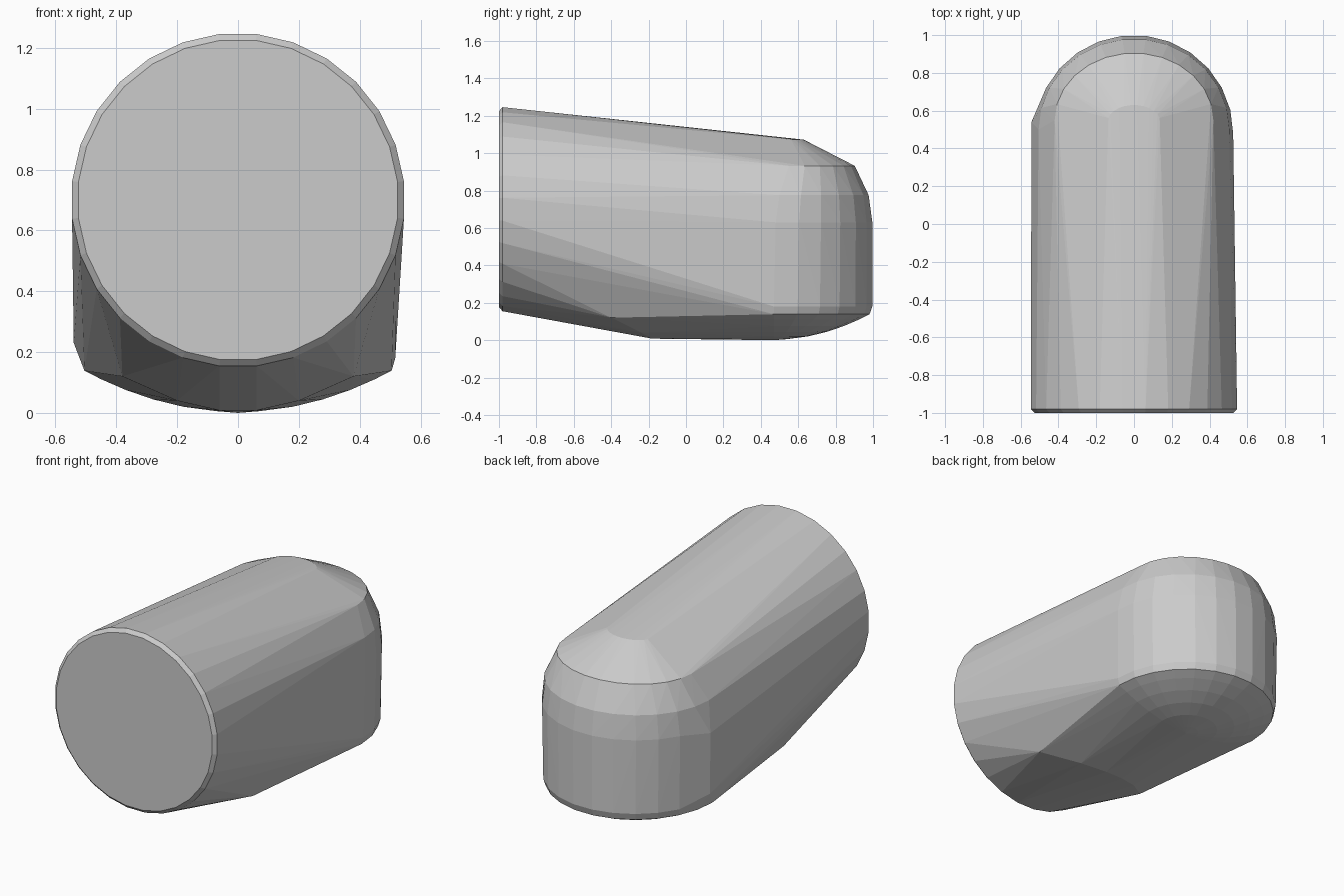
import bpy, bmesh
from math import sin, cos, pi

if "Cube" in bpy.data.objects:
    bpy.data.objects.remove(bpy.data.objects["Cube"])

points = []

# Round front face with a thin bevelled rim
for y, r in ((-1.0, 0.528), (-0.98, 0.549)):
    for i in range(28):
        a = 2 * pi * (i + 0.5) / 28
        points.append((r * sin(a), y, 0.70 + r * cos(a)))


def back_arc(cy, rx, ry, z, n=14):
    """Half-round outline of the back end at one height."""
    for i in range(n):
        a = pi * i / (n - 1)
        points.append((rx * cos(a), cy + ry * sin(a), z))


# Upright back wall, shoulder and sloping crown: centre y, x radius, y radius, z
for cy, rx, ry, z in ((0.47, 0.517, 0.53, 0.18), (0.48, 0.525, 0.52, 0.63),
                      (0.50, 0.505, 0.48, 0.775), (0.55, 0.42, 0.355, 0.932),
                      (0.54, 0.14, 0.09, 1.072)):
    back_arc(cy, rx, ry, z)

# Slight bulge on the left side
points += [(-0.54, 0.54, 0.23), (-0.543, 0.54, 0.6)]

# Shallow rounded bowl under the back
for r in (0.07, 0.18, 0.28, 0.37, 0.45, 0.505):
    back_arc(0.47, r, r * 1.02, 0.003 + r * r / 1.88)

# Front edge of the belly
for s in (-1, 1):
    points += [(s * 0.06, -0.18, 0.008), (s * 0.2, -0.24, 0.04), (s * 0.38, -0.4, 0.12)]
points.append((0, 0.47, 0.0))

# Wrap everything in one convex skin
bm = bmesh.new()
for p in points:
    bm.verts.new(p)
res = bmesh.ops.convex_hull(bm, input=bm.verts[:])
bmesh.ops.delete(bm, geom=[v for v in bm.verts if not v.link_faces], context='VERTS')
bmesh.ops.dissolve_limit(bm, angle_limit=0.005, verts=bm.verts[:], edges=bm.edges[:])
bmesh.ops.recalc_face_normals(bm, faces=bm.faces[:])
mesh = bpy.data.meshes.new("rounded_shell")
bm.to_mesh(mesh)
bm.free()
obj = bpy.data.objects.new("rounded_shell", mesh)
bpy.context.collection.objects.link(obj)
